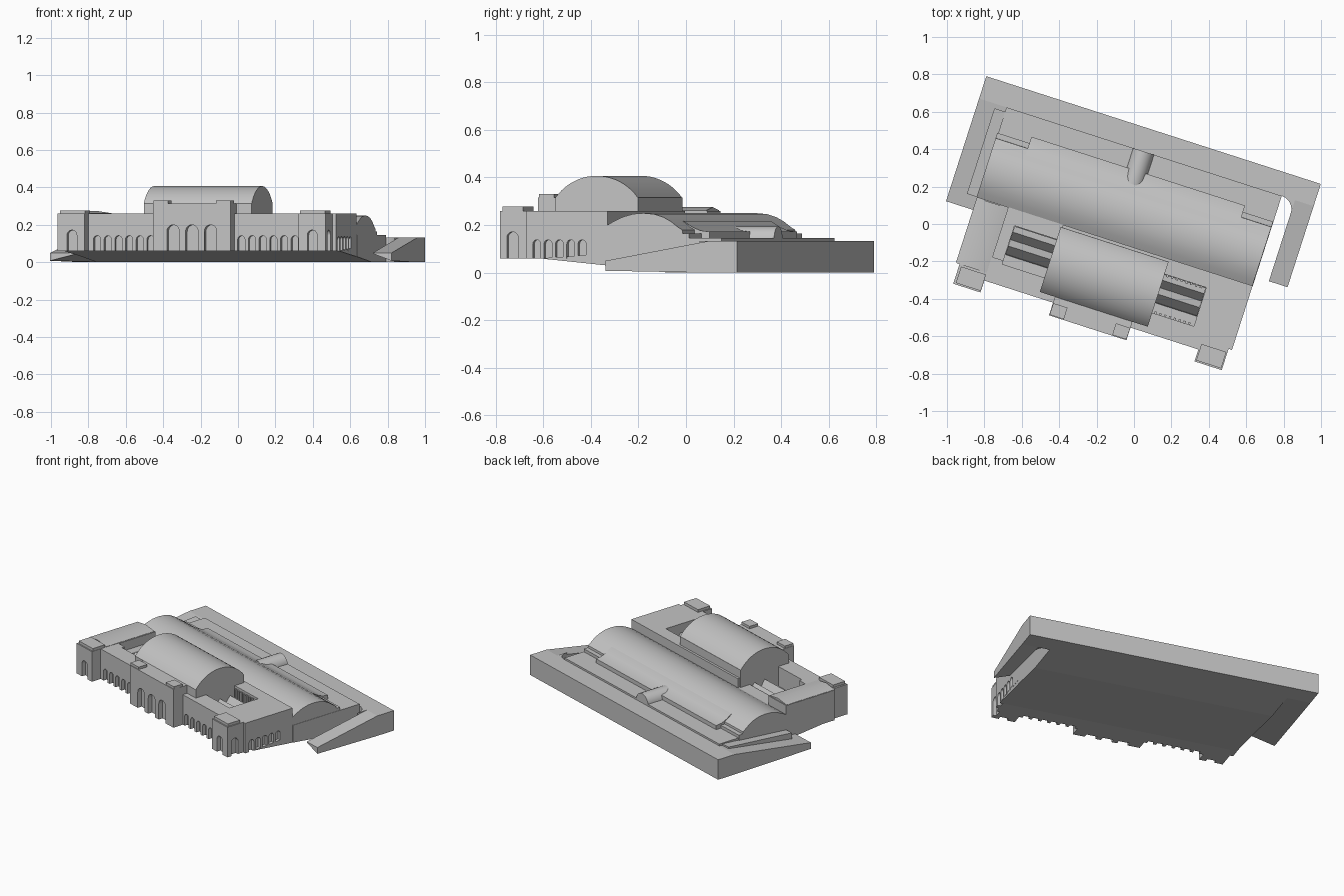
import bpy, bmesh, math
from mathutils import Matrix

TURN = Matrix.Rotation(math.radians(-17.85), 4, 'Z')
MID = -0.065  # symmetry line of the front range

if "Cube" in bpy.data.objects:
    bpy.data.objects.remove(bpy.data.objects["Cube"], do_unlink=True)

stone = bpy.data.materials.new("grey_stone")
stone.use_nodes = True
GREY = (0.55, 0.55, 0.55, 1)
stone.diffuse_color = GREY
stone.node_tree.nodes["Principled BSDF"].inputs["Base Color"].default_value = GREY


def add_prism(bm, pts, axis, a, b):
    """Extrude a 2D outline along u, v or z between a and b."""
    place = {'u': lambda p, t: (t, p[0], p[1]),
             'v': lambda p, t: (p[0], t, p[1]),
             'z': lambda p, t: (p[0], p[1], t)}[axis]
    lo = [bm.verts.new(place(p, a)) for p in pts]
    hi = [bm.verts.new(place(p, b)) for p in pts]
    n = len(pts)
    bm.faces.new(lo)
    bm.faces.new(hi[::-1])
    for i in range(n):
        j = (i + 1) % n
        bm.faces.new((lo[i], hi[i], hi[j], lo[j]))


def finish(name, bm, smooth=False):
    bmesh.ops.recalc_face_normals(bm, faces=bm.faces)
    me = bpy.data.meshes.new(name)
    bm.to_mesh(me)
    bm.free()
    me.transform(TURN)
    me.materials.append(stone)
    ob = bpy.data.objects.new(name, me)
    bpy.context.collection.objects.link(ob)
    if smooth:
        bpy.ops.object.select_all(action='DESELECT')
        ob.select_set(True)
        bpy.context.view_layer.objects.active = ob
        bpy.ops.object.shade_smooth_by_angle(angle=math.radians(30))
    return ob


def prism(name, pts, axis, a, b, smooth=False):
    bm = bmesh.new()
    add_prism(bm, pts, axis, a, b)
    return finish(name, bm, smooth)


def rect(x0, x1, y0, y1):
    return [(x0, y0), (x1, y0), (x1, y1), (x0, y1)]


def box(name, u0, u1, v0, v1, z0, z1):
    return prism(name, rect(u0, u1, v0, v1), 'z', z0, z1)


def arch(c, width, base, top, n=10):
    """Round-headed outline centred on c."""
    r = width / 2
    head = [(c + r * math.cos(math.pi * i / n), top - r + r * math.sin(math.pi * i / n))
            for i in range(n + 1)]
    return [(c - r, base), (c + r, base)] + head


def segment(c, width, base, rise, n=20):
    """Shallow circular segment standing on a chord."""
    h = width / 2
    r = (h * h + rise * rise) / (2 * rise)
    half = math.asin(h / r)
    angles = [half - 2 * half * i / n for i in range(n + 1)]
    return [(c + r * math.sin(t), base + rise - r + r * math.cos(t)) for t in angles]


def ramp(name, outer, inner, front):
    """Sloping arm whose underside rises to nothing at the inner front corner."""
    bm = bmesh.new()
    add_prism(bm, [(0.385, 0), (0.385, 0.133), (front, 0.05), (front, 0.008)], 'u', outer, inner)
    for vert in bm.verts:
        if vert.co.z < 0.02 and vert.co.y < 0 and abs(vert.co.x - inner) < 0.001:
            vert.co.z = 0.046
    return finish(name, bm)


def cut(target, cutter):
    mod = target.modifiers.new("cut", 'BOOLEAN')
    mod.object = cutter
    mod.solver = 'EXACT'
    cutter.hide_render = True
    bpy.context.view_layer.objects.active = target
    bpy.ops.object.modifier_apply(modifier=mod.name)
    bpy.data.objects.remove(cutter, do_unlink=True)


# Ground: raised back strip, two sloping arms, rounded inner corner
box("ground_back", -0.994, 0.885, 0.385, 0.51, 0, 0.133)
ramp("ramp_left", -0.994, -0.84, -0.192)
ramp("ramp_right", 0.885, 0.78, -0.07)
fillet = [(0.78, 0.385)] + [(0.706 + 0.074 * math.cos(t), 0.311 + 0.074 * math.sin(t))
                            for t in [math.pi / 2 * i / 8 for i in range(9)]]
prism("ground_corner", fillet, 'z', 0.01, 0.133)

# Terrace under the long hall, and the sloping base under the front range
prism("terrace", [(-0.12, 0.03), (0.15, 0), (0.385, 0), (0.385, 0.145), (-0.12, 0.145)],
      'u', -0.84, 0.706)
prism("sloping_base", [(-0.42, 0.06), (-0.12, 0.03), (-0.12, 0.08)], 'u', -0.84, 0.704)
prism("terrace_left_step", [(-0.12, 0.04), (0.36, 0.04), (0.36, 0.14), (-0.12, 0.1)], 'u', -0.9, -0.84)

# Long barrel hall and its lower aisle
vault = [(-0.12, 0.2), (-0.09, 0.217), (-0.05, 0.235), (-0.005, 0.247), (0.04, 0.25), (0.085, 0.246),
         (0.125, 0.234), (0.16, 0.215), (0.19, 0.192), (0.21, 0.18)]
prism("long_hall", [(-0.12, 0.1)] + vault + [(0.215, 0.1)], 'u', -0.845, 0.704, True)
prism("aisle", [(0.1, 0.1), (0.1, 0.22), (0.16, 0.217), (0.2, 0.192), (0.235, 0.177),
                (0.276, 0.172), (0.276, 0.1)], 'u', -0.665, 0.535, True)
for name, u0, u1 in (("hall_step_left", -0.845, -0.665), ("hall_step_right", 0.535, 0.704)):
    box(name, u0, u1, 0.19, 0.24, 0.1, 0.165)
prism("back_dormer", arch(-0.07, 0.12, 0.1, 0.195), 'v', 0.2, 0.385, True)

# Front range: one footprint with projecting pavilions
outline = [(-0.843, -0.12), (-0.843, -0.485), (-0.822, -0.485), (-0.822, -0.6), (-0.669, -0.6),
           (-0.669, -0.533), (-0.283, -0.533), (-0.283, -0.604), (0.152, -0.604), (0.152, -0.533),
           (0.533, -0.533), (0.533, -0.6), (0.686, -0.6), (0.686, -0.48), (0.705, -0.48), (0.705, -0.12)]
front = prism("front_range", outline, 'z', 0.06, 0.26)

# Courtyards
bm = bmesh.new()
add_prism(bm, rect(-0.605, -0.36, -0.42, -0.205), 'z', 0.13, 0.4)
add_prism(bm, rect(0.23, 0.472, -0.422, -0.205), 'z', 0.13, 0.4)
cut(front, finish("courtyard_cutter", bm))
cut(front, box("court_recess_cutter", -0.665, -0.36, -0.4, -0.1, 0.2, 0.4))

# Arched openings on the front and the right side
bm = bmesh.new()
for side in (-1, 1):
    for i in range(6):
        add_prism(bm, arch(MID + side * (0.255 + 0.06 * i), 0.04, 0.05, 0.142), 'v', -0.6, -0.51)
    add_prism(bm, arch(MID + side * 0.675, 0.055, 0.05, 0.172), 'v', -0.65, -0.575)
for i in range(5):
    add_prism(bm, arch(-0.432 + 0.05 * i, 0.035, 0.05, 0.138), 'u', 0.683, 0.73)
add_prism(bm, arch(-0.545, 0.05, 0.05, 0.172), 'u', 0.665, 0.72)
for i in (-1, 0, 1):
    add_prism(bm, arch(MID + 0.105 * i, 0.07, 0.05, 0.2), 'v', -0.65, -0.575)
cut(front, finish("arch_cutter", bm))

# Raised centre block with its barrel roof
box("centre_block", -0.368, 0.238, -0.5, -0.135, 0.1, 0.315)
box("centre_pavilion", -0.283, 0.152, -0.604, -0.5, 0.25, 0.315)
prism("centre_barrel", segment(-0.318, 0.364, 0.315, 0.092), 'u', -0.368, 0.238, True)

# Corner caps and left wing roof
for side, label in ((-1, "left"), (1, "right")):
    c = MID + side * 0.176
    box("pavilion_cap_" + label, c - 0.04, c + 0.04, -0.6, -0.535, 0.31, 0.331)
    c = MID + side * 0.675
    box("corner_cap_" + label, c - 0.07, c + 0.07, -0.592, -0.5, 0.255, 0.278)
prism("left_wing_roof", [(-0.84, 0.255), (-0.67, 0.255), (-0.67, 0.262), (-0.755, 0.275), (-0.84, 0.262)],
      'v', -0.49, -0.125, True)

# Ridged roofs inside each courtyard
ridges = [(-0.37, 0.12), (-0.36, 0.15), (-0.318, 0.205), (-0.282, 0.15), (-0.24, 0.205),
          (-0.207, 0.16), (-0.207, 0.12)]
prism("court_roofs_left", ridges, 'u', -0.604, -0.36)
prism("court_roofs_right", ridges, 'u', 0.23, 0.471)

# Wall shafts along the right courtyard
bm = bmesh.new()
for i in range(8):
    u = 0.255 + 0.027 * i
    for v in (-0.418, -0.209):
        add_prism(bm, rect(u - 0.006, u + 0.006, v - 0.008, v + 0.008), 'z', 0.12, 0.245)
finish("court_shafts", bm)
